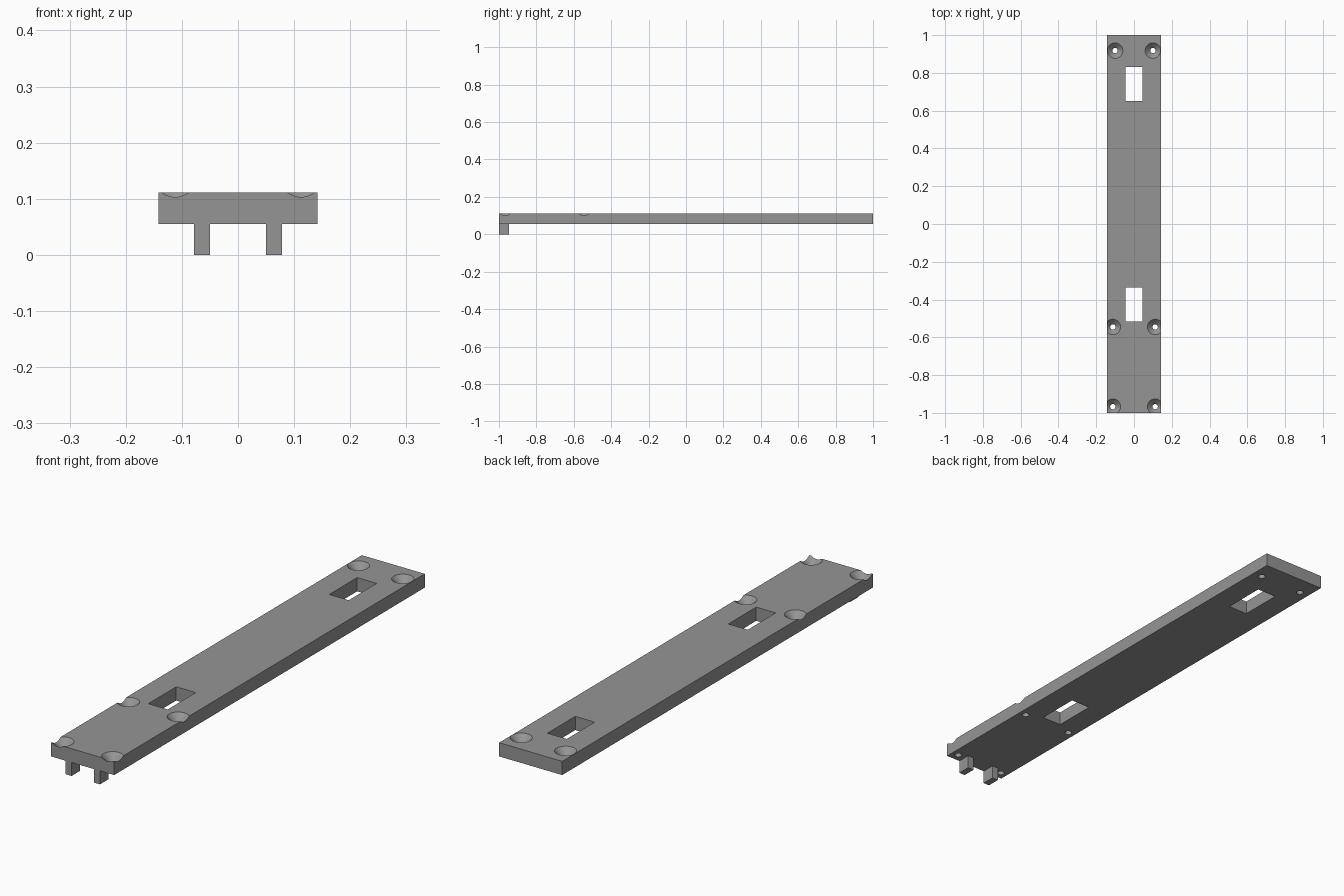
import bpy
import math

if "Cube" in bpy.data.objects:
    bpy.data.objects.remove(bpy.data.objects["Cube"])

W, Z0, Z1 = 0.142, 0.055, 0.111   # plate half width, underside, top

grey = bpy.data.materials.new("grey")
grey.diffuse_color = (0.3, 0.3, 0.3, 1)
grey.use_nodes = True
grey.node_tree.nodes["Principled BSDF"].inputs["Base Color"].default_value = grey.diffuse_color


def box(name, x0, x1, y0, y1, z0, z1):
    bpy.ops.mesh.primitive_cube_add(
        size=1, location=((x0 + x1) / 2, (y0 + y1) / 2, (z0 + z1) / 2))
    ob = bpy.context.object
    ob.name = name
    ob.scale = (x1 - x0, y1 - y0, z1 - z0)
    bpy.ops.object.transform_apply(location=True, rotation=False, scale=True)
    ob.data.materials.append(grey)
    return ob


def screw_cutter(x, y, rim=0.041, bore=0.014, over=0.01):
    """Straight bore with a 45 degree countersink, as one revolved solid."""
    profile = [(bore, Z0 - 0.02), (bore, Z1 - (rim - bore)), (rim + over, Z1 + over)]
    n = 48
    verts = [(x + r * math.cos(2 * math.pi * i / n),
              y + r * math.sin(2 * math.pi * i / n), z)
             for r, z in profile for i in range(n)]
    faces = [(k * n + i, k * n + (i + 1) % n, (k + 1) * n + (i + 1) % n, (k + 1) * n + i)
             for k in range(2) for i in range(n)]
    faces += [tuple(reversed(range(n))), tuple(range(2 * n, 3 * n))]
    me = bpy.data.meshes.new("screw_cutter")
    me.from_pydata(verts, [], faces)
    me.materials.append(grey)
    ob = bpy.data.objects.new("screw_cutter", me)
    bpy.context.collection.objects.link(ob)
    return ob


# Long mounting plate
plate = box("plate", -W, W, -1, 1, Z0, Z1)

# Two rectangular slots and three pairs of countersunk screw holes
cutters = [box("slot_cutter", -0.044, 0.044, y0, y0 + 0.18, 0, 0.2)
           for y0 in (-0.515, 0.65)]
for x, y in ((0.1, 0.918), (0.112, -0.545), (0.112, -0.967)):
    cutters += [screw_cutter(s * x, y) for s in (-1, 1)]

for c in cutters:
    bpy.context.view_layer.objects.active = plate
    mod = plate.modifiers.new("cut", 'BOOLEAN')
    mod.operation = 'DIFFERENCE'
    mod.solver = 'EXACT'
    mod.object = c
    bpy.ops.object.modifier_apply(modifier=mod.name)
    bpy.data.objects.remove(c)

bpy.ops.object.select_all(action='DESELECT')
plate.select_set(True)
bpy.context.view_layer.objects.active = plate
bpy.ops.object.shade_smooth_by_angle(angle=math.radians(30))

# Two small square pegs under the front edge
for side, x in (("left", -0.064), ("right", 0.064)):
    box("peg_" + side, x - 0.014, x + 0.014, -1, -0.945, 0, Z0)
